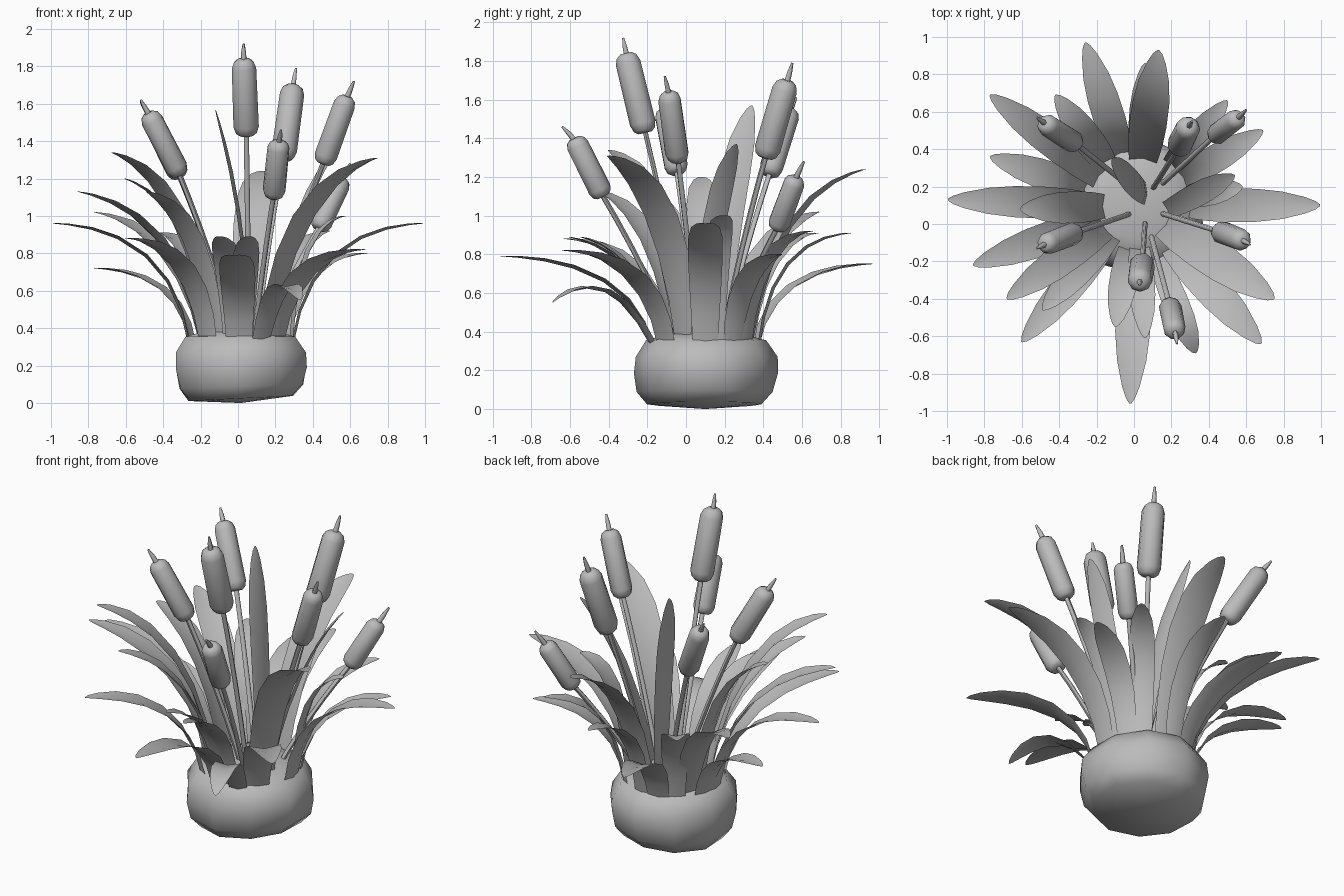
import bpy, math
from mathutils import Vector

if "Cube" in bpy.data.objects:
    bpy.data.objects.remove(bpy.data.objects["Cube"])

grey = bpy.data.materials.new("plain_grey")
grey.diffuse_color = (0.5, 0.5, 0.5, 1)
grey.use_nodes = True
grey.node_tree.nodes["Principled BSDF"].inputs["Base Color"].default_value = grey.diffuse_color
CENTRE = Vector((0.015, 0.1, 0))


def add_mesh(name, verts, faces, angle=180):
    me = bpy.data.meshes.new(name)
    me.from_pydata(verts, [], faces)
    me.materials.append(grey)
    ob = bpy.data.objects.new(name, me)
    bpy.context.collection.objects.link(ob)
    bpy.ops.object.select_all(action='DESELECT')
    ob.select_set(True)
    bpy.context.view_layer.objects.active = ob
    bpy.ops.object.shade_smooth_by_angle(angle=math.radians(angle))
    return ob


def tube(name, rings, sides, angle=60):
    """Closed tube through (point, radius) rings."""
    verts, faces, n = [], [], len(rings)
    rot = (rings[-1][0] - rings[0][0]).to_track_quat('Z', 'Y')
    for p, r in rings:
        for k in range(sides):
            a = 2 * math.pi * k / sides
            verts.append(p + rot @ Vector((r * math.cos(a), r * math.sin(a), 0)))
    for i in range(n - 1):
        for k in range(sides):
            a, b = i * sides + k, i * sides + (k + 1) % sides
            faces.append((a, b, b + sides, a + sides))
    faces.append(tuple(reversed(range(sides))))
    faces.append(tuple(range((n - 1) * sides, n * sides)))
    return add_mesh(name, verts, faces, angle)


def bezier(a, b, c, t):
    return a * (1 - t) ** 2 + b * 2 * t * (1 - t) + c * t * t


# Rounded lumpy mound that holds the plants
SIDES = 10
profile = [(0.29, 0.012), (0.345, 0.08), (0.365, 0.18), (0.36, 0.27),
           (0.305, 0.355), (0.18, 0.39)]
verts, faces = [], []
for i, (r, z) in enumerate(profile):
    for k in range(SIDES):
        a = 2 * math.pi * (k + 0.5) / SIDES
        rr = r * (1 + 0.02 * math.sin(3 * a + i))
        x, y = rr * math.cos(a), rr * math.sin(a)
        tilt = 0.05 * (x + 0.25) * max(0, 1 - i / 3)
        verts.append(CENTRE + Vector((x, y * 1.02, z + tilt)))
for i in range(len(profile) - 1):
    for k in range(SIDES):
        a, b = i * SIDES + k, i * SIDES + (k + 1) % SIDES
        faces.append((a, b, b + SIDES, a + SIDES))
bottom, top = len(verts), len(verts) + 1
verts += [CENTRE + Vector((0, 0, 0)), CENTRE + Vector((0, 0, 0.40))]
last = (len(profile) - 1) * SIDES
for k in range(SIDES):
    j = (k + 1) % SIDES
    faces += [(j, k, bottom), (last + k, last + j, top)]
add_mesh("mound", verts, faces)

# Cattails: head bottom, head top, spike tip, head radius
cattails = [
    ((-.31, .43, 1.21), (-.48, .54, 1.55), (-.52, .57, 1.61), .062),
    ((-.31, -.045, 1.22), (-.48, -.11, 1.55), (-.52, -.13, 1.62), .062),
    ((.045, -.21, 1.43), (.03, -.31, 1.84), (.03, -.325, 1.92), .069),
    ((.24, .41, 1.30), (.295, .525, 1.70), (.31, .55, 1.79), .069),
    ((.455, -.04, 1.28), (.585, -.09, 1.64), (.62, -.11, 1.72), .062),
    ((.19, -.43, 1.10), (.22, -.58, 1.40), (.23, -.64, 1.46), .062),
    ((.43, .47, .93), (.56, .57, 1.20), (.60, .61, 1.28), .058),
]
head_shape = [(0, .55), (.035, .82), (.12, 1), (.88, .96), (.96, .78), (1, .45)]
for lo, hi, tip, rad in cattails:
    lo, hi, tip = Vector(lo), Vector(hi), Vector(tip)
    tube("cattail_head", [(lo.lerp(hi, t), rad * r) for t, r in head_shape], 9)
    tube("cattail_spike", [(hi.lerp(lo, .05), .016), (hi.lerp(tip, .45), .013), (tip, .006)], 6)
    # Slightly bowed stem from the mound to the head
    root = Vector((.05 + .2 * lo.x, .07 + .28 * lo.y, .34))
    ctrl = root.lerp(lo, .5) - Vector((lo.x - root.x, lo.y - root.y, 0)) * .1
    tube("cattail_stem", [(bezier(root, ctrl, lo.lerp(hi, .05), i / 6), .014)
                          for i in range(7)], 6)

# Leaf width along its length, as a fraction of the widest part
leaf_shape = [(0, .72), (.15, .82), (.32, .93), (.5, 1), (.68, .98),
              (.82, .82), (.93, .5), (.98, .25), (1, .05)]


def leaf(tip, width, root_radius, out=.17, rise=.88, root=None, side=None):
    tip = Vector(tip)
    d = Vector((tip.x - CENTRE.x, tip.y - CENTRE.y, 0)).normalized()
    if root is None:
        root = CENTRE + d * root_radius + Vector((0, 0, .32))
    root = Vector(root)
    ctrl = root.lerp(tip, out)
    ctrl.z = root.z + (tip.z - root.z) * rise
    verts, faces = [], []
    for i, (t, w) in enumerate(leaf_shape):
        p = bezier(root, ctrl, tip, t)
        tangent = ((ctrl - root) * (1 - t) + (tip - ctrl) * t).normalized()
        s = Vector(side) if side else Vector((-d.y, d.x, 0))
        s = (s - tangent * s.dot(tangent)).normalized()
        up = tangent.cross(s)
        h = s * width * w / 2
        fold = up * (-.08 * width * w)
        verts += [p - h - fold, p + fold * .3, p + h - fold]
        if i:
            a = 3 * (i - 1)
            faces += [(a, a + 1, a + 4, a + 3), (a + 1, a + 2, a + 5, a + 4)]
    add_mesh("leaf", verts, faces)


# Outer drooping leaves: tip, width
for tip, width in [
        ((-.02, -.96, .79), .19), ((-.60, -.63, .88), .17),
        ((.68, -.64, .82), .19), ((.995, .10, .96), .18), ((-.995, .13, .96), .17),
        ((-.77, .36, .72), .16), ((-.26, .97, .75), .17), ((.06, .86, .91), .14),
        ((.69, .50, .80), .15), ((.50, .66, .92), .14), ((-.42, .69, .91), .16),
        ((.58, .20, 1.0), .14)]:
    leaf(tip, width, .28, .13, .95)

# Short leaf curling over at its end
leaf((.33, -.69, .55), .14, .29, .45, 2.0)

# Inner taller leaves
for tip, width, radius in [
        ((.75, -.40, 1.31), .21, .17), ((-.68, -.40, 1.34), .17, .2),
        ((-.86, -.22, 1.13), .17, .22), ((-.77, .69, 1.02), .17, .24),
        ((.13, .93, 1.24), .20, .24), ((-.61, .08, 1.20), .17, .17),
        ((-.10, -.55, .89), .15, .23), ((.06, -.61, .89), .14, .22),
        ((-.49, -.46, 1.13), .16, .2)]:
    leaf(tip, width, radius, .2, .86)

# Two upright blades turned edge-on
leaf((-.12, .34, 1.57), .16, 0, .15, .6, (.07, .16, .35), (.05, 1, 0))
leaf((.54, .26, 1.37), .13, 0, .35, .7, (.17, .07, .35), (-.35, .9, 0))
